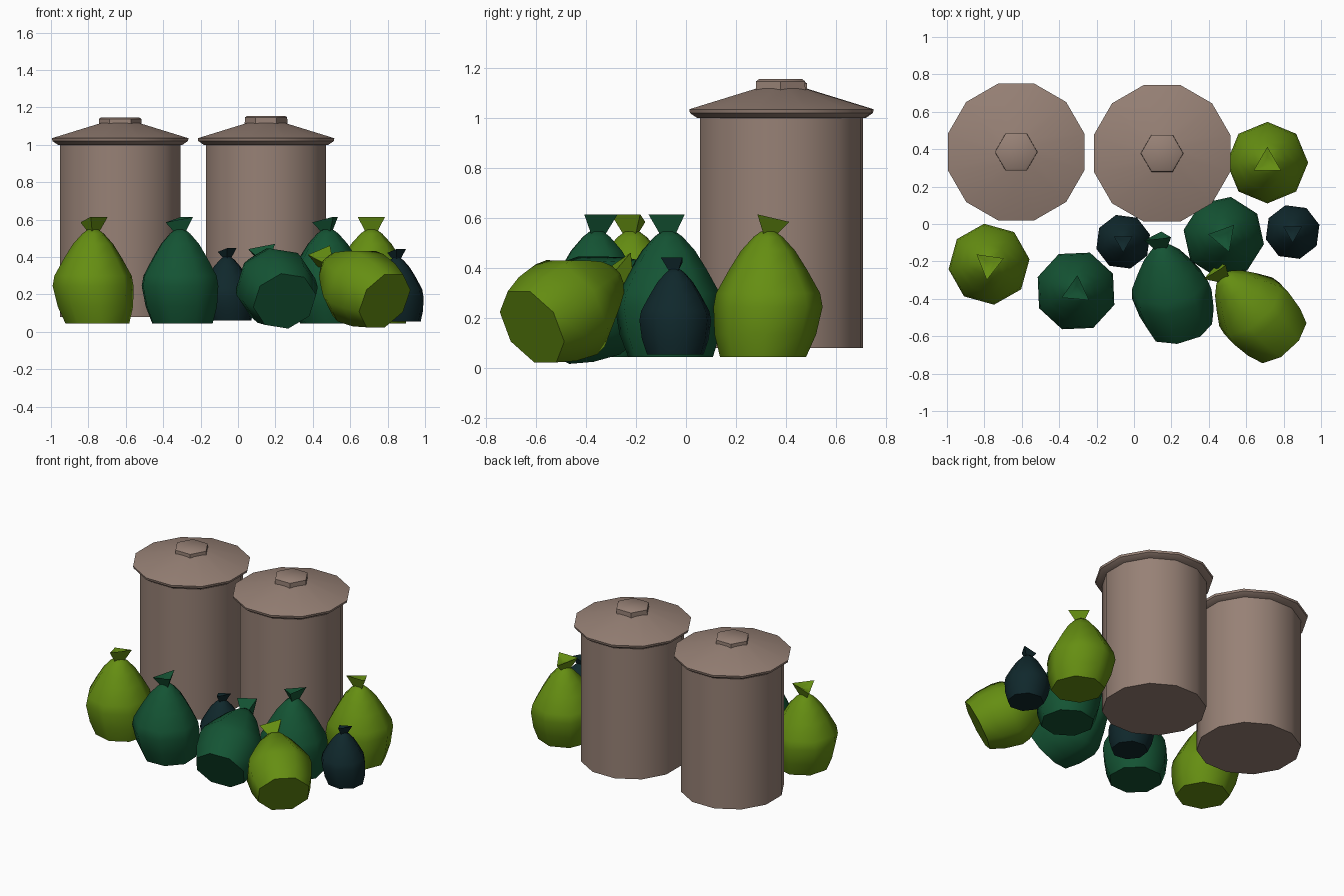
import bpy, bmesh, math
from mathutils import Vector, Matrix

if "Cube" in bpy.data.objects:
    bpy.data.objects.remove(bpy.data.objects["Cube"])


def material(name, rgb):
    m = bpy.data.materials.new(name)
    m.diffuse_color = (*rgb, 1)
    m.use_nodes = True
    m.node_tree.nodes["Principled BSDF"].inputs["Base Color"].default_value = m.diffuse_color
    return m


TAUPE = material("taupe_metal", (0.31, 0.22, 0.18))
LIME = material("lime_plastic", (0.13, 0.27, 0.006))
GREEN = material("green_plastic", (0.007, 0.088, 0.034))
DARK = material("dark_teal_plastic", (0.005, 0.021, 0.025))


def loft(bm, rings):
    """Join rings of equal point count, closing both ends."""
    loops = [[bm.verts.new(p) for p in ring] for ring in rings]
    n = len(loops[0])
    for a, b in zip(loops, loops[1:]):
        for i in range(n):
            j = (i + 1) % n
            bm.faces.new((a[i], a[j], b[j], b[i]))
    bm.faces.new(loops[0][::-1])
    bm.faces.new(loops[-1])


def ring(r, z, n, start=0, dx=0, dy=0):
    return [(dx + r * math.cos(math.radians(start) + math.tau * i / n),
             dy + r * math.sin(math.radians(start) + math.tau * i / n), z) for i in range(n)]


def finish(bm, name, mat, matrix, angle):
    bmesh.ops.recalc_face_normals(bm, faces=bm.faces[:])
    me = bpy.data.meshes.new(name)
    bm.to_mesh(me)
    bm.free()
    me.materials.append(mat)
    ob = bpy.data.objects.new(name, me)
    ob.matrix_world = matrix
    bpy.context.collection.objects.link(ob)
    bpy.ops.object.select_all(action='DESELECT')
    ob.select_set(True)
    bpy.context.view_layer.objects.active = ob
    bpy.ops.object.shade_smooth_by_angle(angle=math.radians(angle))


# Bins: twelve-sided body, conical lid, six-sided knob
def bin_can(tag, x, y, top):
    place = Matrix.Translation((x, y, 0))
    parts = {
        "bin_body": (12, 15, [(0.333, 0.08), (0.333, 1.01)]),
        "bin_lid": (12, 15, [(0.345, 1.0), (0.375, 1.02), (0.378, 1.035), (0.10, 1.118)]),
        "bin_knob": (6, 0, [(0.115, 1.09), (0.113, top - 0.008), (0.10, top)]),
    }
    for name, (n, start, prof) in parts.items():
        bm = bmesh.new()
        loft(bm, [ring(r, z, n, start) for r, z in prof])
        finish(bm, f"{name}_{tag}", TAUPE, place, 40)


bin_can("left", -0.63, 0.385, 1.147)
bin_can("right", 0.15, 0.378, 1.155)

# Bag profile: radius, height above the base
BAG = [(0.172, 0), (0.203, 0.09), (0.218, 0.20), (0.208, 0.255), (0.155, 0.35),
       (0.108, 0.425), (0.058, 0.48), (0.028, 0.502)]


# Bags: eight-sided sack with a three-cornered tuft above the tie
def bag(name, mat, base, axis=(0, 0, 1), spin=0, size=1.0):
    bm = bmesh.new()
    loft(bm, [ring(r, z, 8, 0, 0.012 * (1 - min(z / 0.2, 1)), -0.02 * (1 - min(z / 0.2, 1)))
              for r, z in BAG])
    tuft = ring(0.085, 0.57, 3, 90)
    tuft[0] = (tuft[0][0], tuft[0][1], 0.54)
    loft(bm, [ring(0.036, 0.49, 3, 90), tuft, ring(0.03, 0.54, 3, 90)])
    rot = Vector((0, 0, 1)).rotation_difference(Vector(axis).normalized()).to_matrix().to_4x4()
    m = (Matrix.Translation(base) @ rot @ Matrix.Rotation(math.radians(spin), 4, 'Z')
         @ Matrix.Scale(size, 4))
    finish(bm, name, mat, m, 62)


# Standing bags
bag("lime_bag_left", LIME, (-0.775, -0.215, 0.045), spin=52)
bag("lime_bag_right", LIME, (0.713, 0.328, 0.045))
bag("green_bag_left", GREEN, (-0.31, -0.358, 0.045), spin=115)
bag("green_bag_right", GREEN, (0.48, -0.07, 0.045), spin=80)
bag("dark_bag_middle", DARK, (-0.058, -0.095, 0.06), spin=60, size=0.68)
bag("dark_bag_right", DARK, (0.848, -0.043, 0.055), spin=60, size=0.68)

# Toppled bags lying in front
bag("lime_bag_leaning", LIME, (0.775, -0.61, 0.145), axis=(-0.6, 0.66, 0.45), spin=20)
bag("green_bag_leaning", GREEN, (0.24, -0.545, 0.145), axis=(-0.19, 0.85, 0.48), spin=0)
